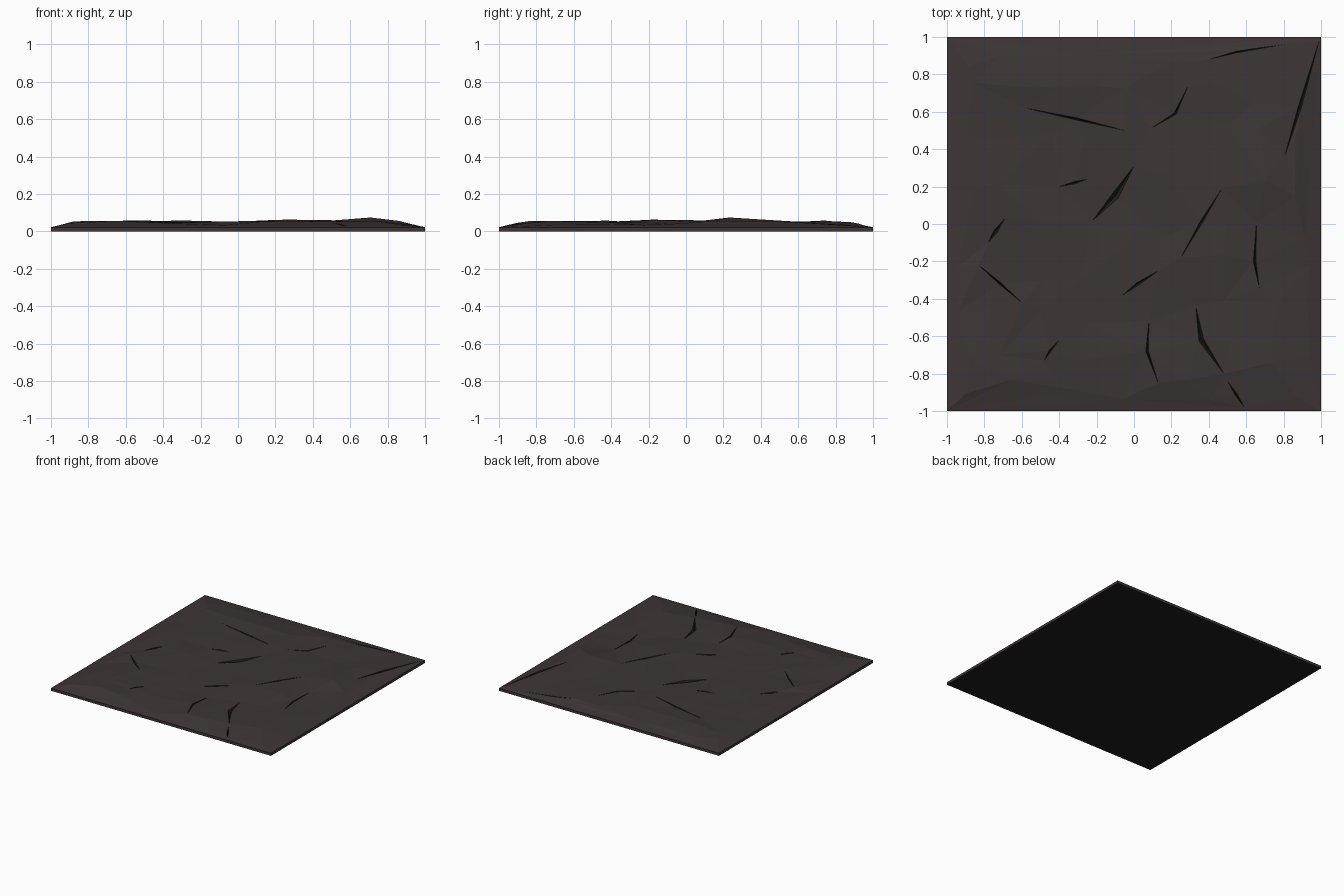
import bpy, bmesh, random
from math import exp
from mathutils import Vector
from mathutils.geometry import delaunay_2d_cdt

if "Cube" in bpy.data.objects:
    bpy.data.objects.remove(bpy.data.objects["Cube"])

random.seed(7)


def material(name, rgb):
    m = bpy.data.materials.new(name)
    m.diffuse_color = (*rgb, 1)
    m.use_nodes = True
    m.node_tree.nodes["Principled BSDF"].inputs["Base Color"].default_value = m.diffuse_color
    return m


rock = material("dark brown rock", (0.046, 0.036, 0.036))
black = material("crack black", (0.014, 0.013, 0.012))

# cracks: half width, start, middle, end
cracks = [
    (.006, (-.58, .62), (-.3, .56), (-.05, .50)),
    (.006, (.09, .51), (.22, .59), (.29, .74)),
    (.020, (0, .31), (-.10, .15), (-.22, .02)),
    (.006, (-.40, .20), (-.32, .22), (-.25, .24)),
    (.010, (-.69, .03), (-.74, -.04), (-.78, -.10)),
    (.006, (-.83, -.22), (-.72, -.315), (-.60, -.42)),
    (.008, (-.06, -.38), (.02, -.32), (.13, -.25)),
    (.007, (.25, -.18), (.36, .01), (.47, .19)),
    (.007, (.655, .01), (.645, -.20), (.67, -.34)),
    (.007, (.08, -.52), (.07, -.68), (.13, -.85)),
    (.014, (.33, -.44), (.36, -.62), (.48, -.80)),
    (.006, (.50, -.84), (.545, -.91), (.59, -.98)),
    (.006, (-.40, -.62), (-.45, -.68), (-.48, -.73)),
    (.009, (.99, .98), (.885, .62), (.805, .36)),
    (.004, (.40, .88), (.55, .92), (.80, .96)),
]


def height(p):
    # flat plateau with two swells, falling to a thin rim
    d = 1 - max(abs(p[0]), abs(p[1]))
    t = min(1, d / .14)
    swell = .016 * exp(-((p[0] - .35) ** 2 + (p[1] + .05) ** 2) / .03)
    swell += .024 * exp(-((p[0] - .63) ** 2 + (p[1] - .26) ** 2) / .02)
    return .022 + t * (.030 + swell + random.uniform(-.007, .006))


# plan layout: corners, crack outlines and scattered points
pts = [Vector(c) for c in ((-1, -1), (1, -1), (1, 1), (-1, 1))]
zs = [.022] * 4
edges = [(0, 1), (1, 2), (2, 3), (3, 0)]
floor = set()
for w, a, m, b in cracks:
    a, m, b = Vector(a), Vector(m), Vector(b)
    n = (b - a).orthogonal().normalized() * w
    i = len(pts)
    pts += [a, m + n, b, m - n, m]
    z = height(m)
    zs += [height(a), z, height(b), z, z - .022]
    edges += [(i, i + 1), (i + 1, i + 2), (i + 2, i + 3), (i + 3, i)]
    floor.add(i + 4)
solid = list(pts)
for gx in range(9):
    for gy in range(9):
        p = Vector(((gx - 4) * .228, (gy - 4) * .228))
        p += Vector((random.uniform(-.08, .08), random.uniform(-.08, .08)))
        p.x, p.y = (max(-.94, min(.94, c)) for c in p)
        if min((p - q).length for q in solid) > .1:
            pts.append(p)
            zs.append(height(p))

verts, _, faces, orig, _, _ = delaunay_2d_cdt(pts, edges, [], 0, 1e-5)

# cracked top surface
bm = bmesh.new()
bv, deep = [], set()
for v, o in zip(verts, orig):
    z = zs[o[0]] if o else .05
    bv.append(bm.verts.new((v.x, v.y, z)))
    if o and o[0] in floor:
        deep.add(bv[-1])
for f in faces:
    face = bm.faces.new([bv[k] for k in f])
    face.material_index = int(any(v in deep for v in face.verts))

# rim walls and dark underside
rim = [e for e in bm.edges if e.is_boundary]
low = {}
for e in rim:
    for v in e.verts:
        if v not in low:
            low[v] = bm.verts.new((v.co.x, v.co.y, 0))
for e in rim:
    a, b = e.verts
    bm.faces.new((a, b, low[b], low[a]))
bottom = bmesh.ops.contextual_create(bm, geom=[e for e in bm.edges if e.is_boundary])
for f in bottom["faces"]:
    f.material_index = 1
bmesh.ops.recalc_face_normals(bm, faces=bm.faces[:])

mesh = bpy.data.meshes.new("cracked_rock_tile")
bm.to_mesh(mesh)
bm.free()
mesh.materials.append(rock)
mesh.materials.append(black)
bpy.context.collection.objects.link(bpy.data.objects.new("cracked_rock_tile", mesh))
